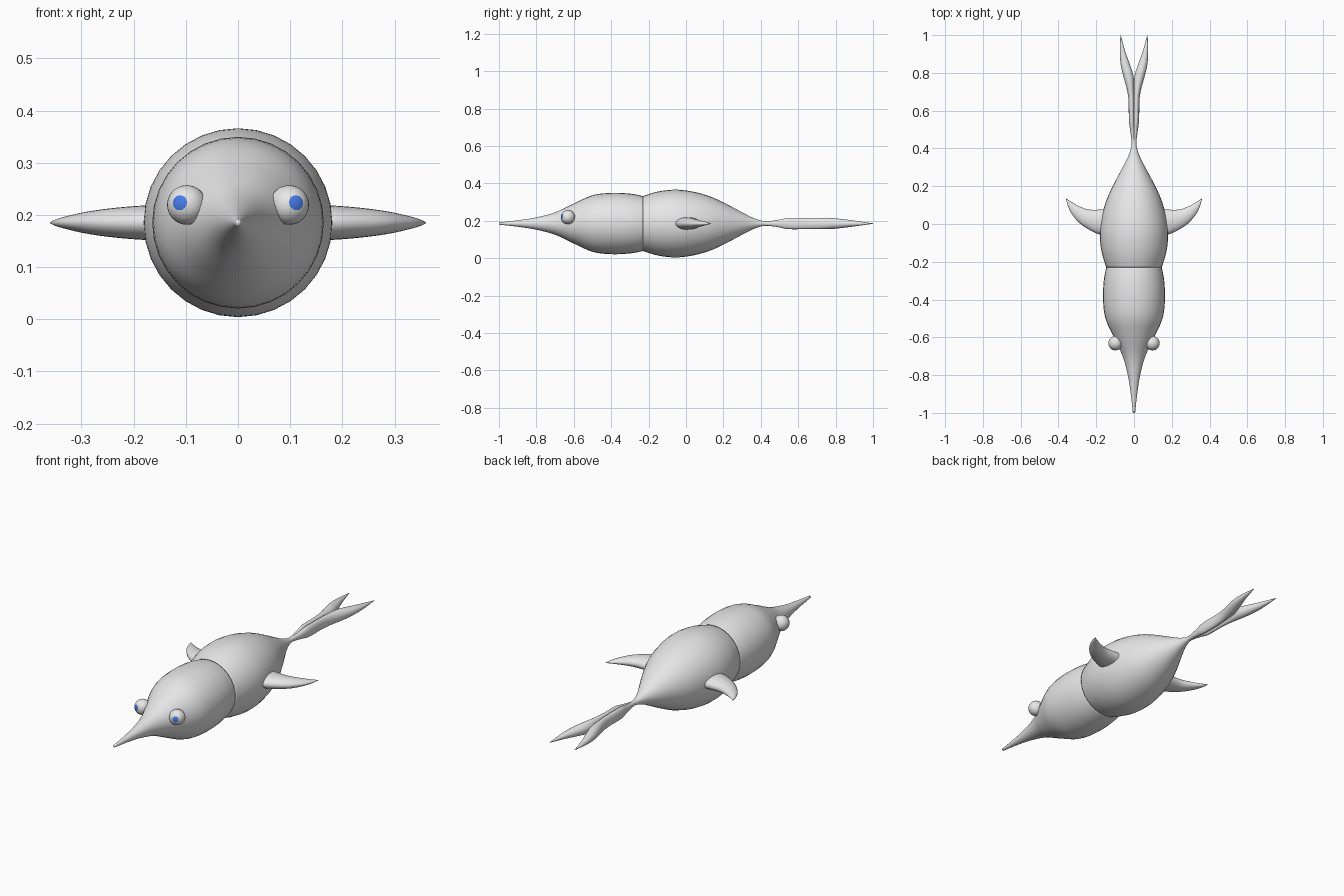
import bpy, bmesh, math
from mathutils import Vector

cube = bpy.data.objects.get("Cube")
if cube:
    bpy.data.objects.remove(cube)

MID = 0.185  # height of the body axis


def material(name, colour):
    m = bpy.data.materials.new(name)
    m.use_nodes = True
    m.diffuse_color = (*colour, 1)
    m.node_tree.nodes["Principled BSDF"].inputs["Base Color"].default_value = (*colour, 1)
    return m


grey = material("pale grey", (0.8, 0.8, 0.8))
blue = material("iris blue", (0.06, 0.2, 0.8))


def finish(bm, name, mats):
    bmesh.ops.recalc_face_normals(bm, faces=bm.faces)
    mesh = bpy.data.meshes.new(name)
    bm.to_mesh(mesh)
    bm.free()
    for m in mats:
        mesh.materials.append(m)
    mesh.shade_smooth()
    obj = bpy.data.objects.new(name, mesh)
    bpy.context.collection.objects.link(obj)
    return obj


def smooth_rows(rows, steps):
    """Catmull-Rom interpolation through the section rows."""
    rows = [Vector(r) for r in rows]
    pts = [rows[0]] + rows + [rows[-1]]
    out = []
    for a, b, c, d in zip(pts, pts[1:], pts[2:], pts[3:]):
        for i in range(steps):
            t = i / steps
            out.append(b + 0.5 * t * ((c - a) + t * ((2 * a - 5 * b + 4 * c - d)
                                                     + t * (3 * (b - c) + d - a))))
    return out + [rows[-1]]


def loft(name, rows, along_y=True, side=1, segments=32, steps=5):
    """Elliptical rings; each row is position, sideways offset, half width, half height."""
    bm = bmesh.new()
    rings = []
    for pos, off, w, h in smooth_rows(rows, steps):
        ring = []
        for k in range(segments):
            a = math.tau * k / segments
            across = off + max(w, 0.0005) * math.cos(a)
            z = MID + max(h, 0.0005) * math.sin(a)
            x, y = (across, pos) if along_y else (pos, across)
            ring.append(bm.verts.new((side * x, y, z)))
        rings.append(ring)
    for r0, r1 in zip(rings, rings[1:]):
        for k in range(segments):
            n = (k + 1) % segments
            bm.faces.new((r0[k], r0[n], r1[n], r1[k]))
    bm.faces.new(rings[0])
    bm.faces.new(rings[-1])
    return finish(bm, name, [grey])


def round_rows(profile):
    return [(y, 0, r, r) for y, r in profile]


# Head with its long pointed beak
loft("head_and_beak", round_rows([
    (-1, 0.006), (-0.9, 0.017), (-0.8, 0.033), (-0.7, 0.06), (-0.6, 0.107),
    (-0.5, 0.151), (-0.4, 0.164), (-0.3, 0.16), (-0.23, 0.147)]))

# Rear body narrowing into the tail stalk
loft("rear_body", round_rows([
    (-0.23, 0.147), (-0.15, 0.171), (-0.06, 0.181), (0.03, 0.172), (0.12, 0.148),
    (0.2, 0.113), (0.3, 0.06), (0.36, 0.03), (0.41, 0.014), (0.45, 0.012)]))

tail_rows = [
    (0.4, 0.004, 0.009, 0.013), (0.44, 0.004, 0.009, 0.012), (0.5, 0.008, 0.013, 0.021),
    (0.55, 0.012, 0.015, 0.03), (0.65, 0.013, 0.016, 0.03), (0.71, 0.018, 0.019, 0.03),
    (0.78, 0.029, 0.027, 0.029), (0.84, 0.045, 0.025, 0.023), (0.91, 0.06, 0.015, 0.014),
    (1, 0.071, 0.001, 0.001)]
fin_rows = [
    (0.1, 0.008, 0.075, 0.036), (0.18, 0.01, 0.066, 0.033), (0.24, 0.024, 0.053, 0.028),
    (0.29, 0.05, 0.044, 0.021), (0.33, 0.085, 0.031, 0.012), (0.35, 0.112, 0.017, 0.006),
    (0.36, 0.134, 0.001, 0.001)]


def eye(name, side):
    """Eyeball whose pole faces forwards; the cap around the pole is the iris."""
    look = Vector((side * 0.38, -0.91, 0.12)).normalized()
    bm = bmesh.new()
    bmesh.ops.create_uvsphere(bm, u_segments=24, v_segments=16, radius=0.038)
    for f in bm.faces:
        f.material_index = int(f.calc_center_median().normalized().z > math.cos(math.radians(22)))
    bm.transform(look.to_track_quat('Z', 'Y').to_matrix().to_4x4())
    bmesh.ops.translate(bm, verts=bm.verts, vec=(side * 0.098, -0.631, 0.219))
    finish(bm, name, [grey, blue])


# Paired parts
for label, side in (("left", 1), ("right", -1)):
    loft(label + "_tail_lobe", tail_rows, side=side, segments=24)
    loft(label + "_fin", fin_rows, along_y=False, side=side, segments=24)
    eye(label + "_eye", side)
